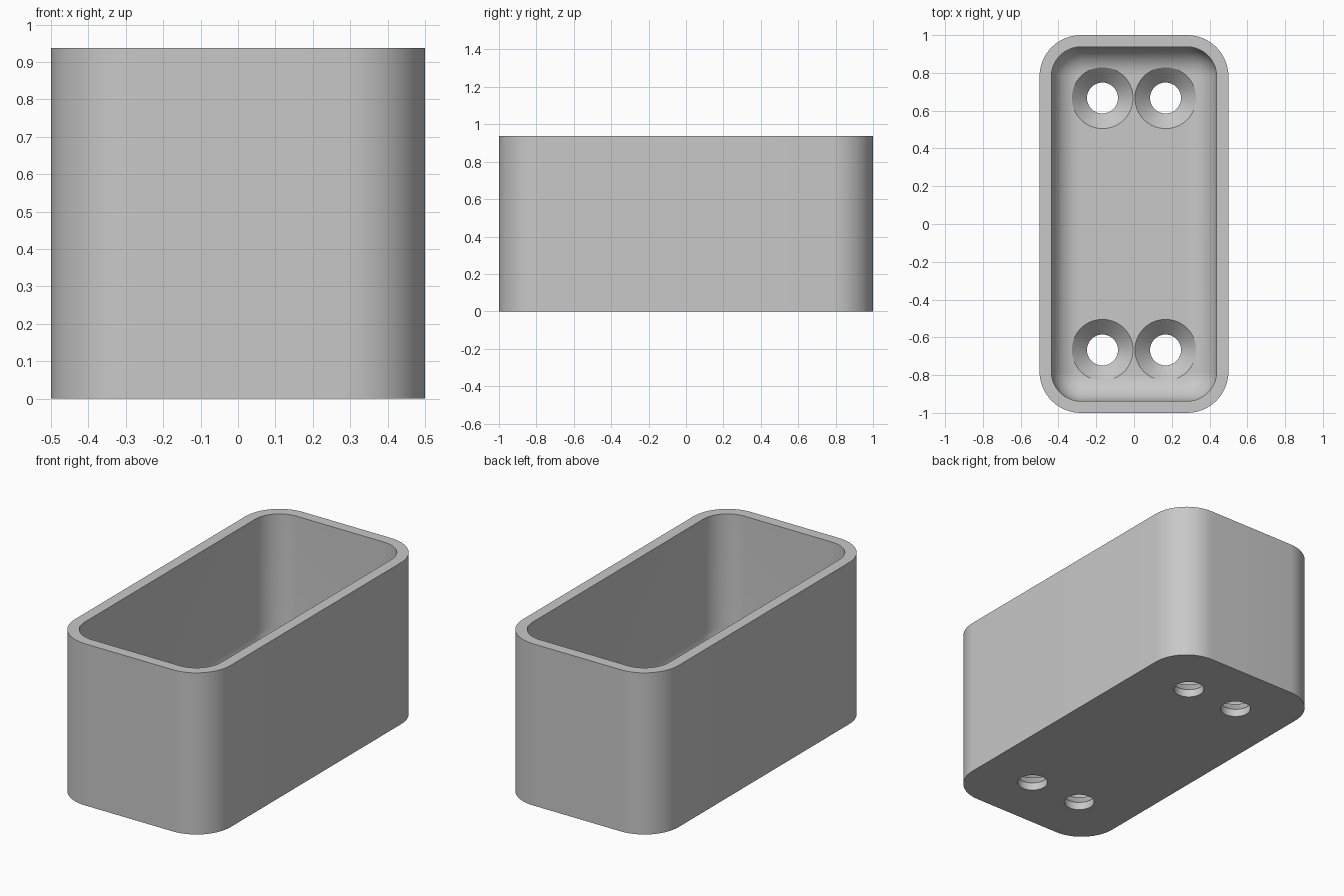
import bpy
import bmesh
from math import sin, cos, pi, radians

if "Cube" in bpy.data.objects:
    bpy.data.objects.remove(bpy.data.objects["Cube"], do_unlink=True)

HEIGHT = 0.9375
WALL = 0.0625
FLOOR = 0.125
CORNER = 0.219
FILLET = 0.15
SEGS = 16

grey = bpy.data.materials.new("light grey")
grey.use_nodes = True
colour = (0.58, 0.58, 0.58, 1)
grey.diffuse_color = colour
grey.node_tree.nodes["Principled BSDF"].inputs["Base Color"].default_value = colour


def rounded_ring(bm, inset, z):
    """Rounded rectangle, moved inwards from the outer wall by inset."""
    r = CORNER - inset
    cx, cy = 0.5 - CORNER, 1 - CORNER
    ring = []
    for q, (sx, sy) in enumerate([(1, 1), (-1, 1), (-1, -1), (1, -1)]):
        for i in range(SEGS + 1):
            a = (q + i / SEGS) * pi / 2
            ring.append(bm.verts.new((sx * cx + r * cos(a), sy * cy + r * sin(a), z)))
    return ring


def circle_ring(bm, x, y, r, z, n=64):
    return [bm.verts.new((x + r * cos(2 * pi * i / n), y + r * sin(2 * pi * i / n), z))
            for i in range(n)]


def loft(bm, rings):
    """Bridge successive rings and close both ends."""
    for a, b in zip(rings, rings[1:]):
        n = len(a)
        for i in range(n):
            j = (i + 1) % n
            bm.faces.new((a[i], a[j], b[j], b[i]))
    bm.faces.new(rings[0][::-1])
    bm.faces.new(rings[-1])


def finish(bm, name):
    bmesh.ops.recalc_face_normals(bm, faces=bm.faces)
    mesh = bpy.data.meshes.new(name)
    bm.to_mesh(mesh)
    bm.free()
    mesh.materials.append(grey)
    obj = bpy.data.objects.new(name, mesh)
    bpy.context.collection.objects.link(obj)
    return obj


# Open tray: outer wall, rim, inner wall and rounded floor edge
bm = bmesh.new()
profile = [(0, 0), (0, HEIGHT), (WALL, HEIGHT)]
for i in range(SEGS + 1):
    a = i / SEGS * pi / 2
    profile.append((WALL + FILLET * (1 - cos(a)), FLOOR + FILLET * (1 - sin(a))))
loft(bm, [rounded_ring(bm, inset, z) for inset, z in profile])
tray = finish(bm, "tray")

# Four countersunk screw holes
HOLE, SINK = 0.082, 0.162
bm = bmesh.new()
for x in (-0.167, 0.167):
    for y in (-0.667, 0.667):
        steps = [(HOLE, -0.1), (HOLE, FLOOR - (SINK - HOLE)), (SINK, FLOOR), (SINK, 0.4)]
        loft(bm, [circle_ring(bm, x, y, r, z) for r, z in steps])
cutter = finish(bm, "screw_hole_cutter")
cutter.hide_render = True

cut = tray.modifiers.new("screw_holes", "BOOLEAN")
cut.operation = "DIFFERENCE"
cut.solver = "EXACT"
cut.object = cutter
bpy.ops.object.select_all(action="DESELECT")
tray.select_set(True)
bpy.context.view_layer.objects.active = tray
bpy.ops.object.modifier_apply(modifier=cut.name)
bpy.data.objects.remove(cutter, do_unlink=True)

bpy.ops.object.shade_smooth_by_angle(angle=radians(30))
